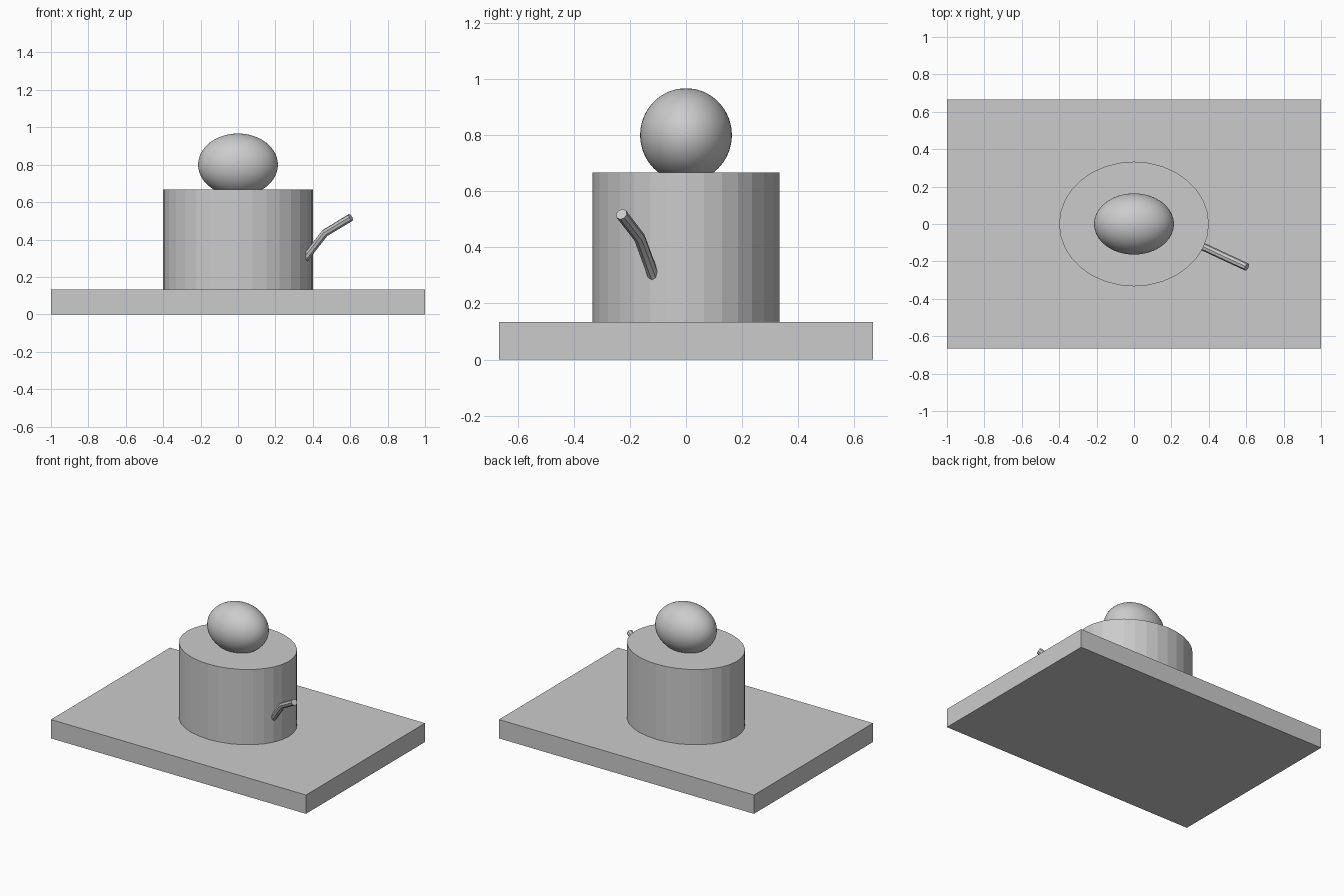
import bpy
import math

if "Cube" in bpy.data.objects:
    bpy.data.objects.remove(bpy.data.objects["Cube"])

grey = bpy.data.materials.new("plain_grey")
grey.diffuse_color = (0.6, 0.6, 0.6, 1)
grey.use_nodes = True
grey.node_tree.nodes["Principled BSDF"].inputs["Base Color"].default_value = grey.diffuse_color


def finish(name, scale=None):
    ob = bpy.context.object
    ob.name = name
    if scale:
        ob.scale = scale
        bpy.ops.object.transform_apply(location=False, rotation=False, scale=True)
    ob.data.materials.append(grey)
    return ob


# flat rectangular base slab
bpy.ops.mesh.primitive_cube_add(size=1, location=(0, 0, 0.0667))
finish("base_slab", (2, 1.3333, 0.1333))

# faceted oval drum standing on the slab
bpy.ops.mesh.primitive_cylinder_add(vertices=32, radius=1, depth=1, location=(0, 0, 0.4))
finish("oval_drum", (0.4, 0.3333, 0.5333))

# egg-shaped ball sunk slightly into the drum top
bpy.ops.mesh.primitive_uv_sphere_add(segments=64, ring_count=32, radius=1, location=(0, 0, 0.8))
finish("ball", (0.2133, 0.1635, 0.1667))
bpy.ops.object.shade_smooth_by_angle(angle=math.radians(30))

# bent rod leaving the drum side, root buried in the wall
curve = bpy.data.curves.new("side_rod", 'CURVE')
curve.dimensions = '3D'
curve.bevel_depth = 0.021
curve.bevel_resolution = 2
curve.use_fill_caps = True
path = [(0.35, -0.112, 0.288), (0.465, -0.166, 0.435), (0.603, -0.23, 0.518)]
spline = curve.splines.new('POLY')
spline.points.add(len(path) - 1)
for point, co in zip(spline.points, path):
    point.co = (*co, 1)
rod = bpy.data.objects.new("side_rod", curve)
bpy.context.collection.objects.link(rod)
bpy.ops.object.select_all(action='DESELECT')
rod.select_set(True)
bpy.context.view_layer.objects.active = rod
bpy.ops.object.convert(target='MESH')
finish("side_rod")
bpy.ops.object.shade_smooth_by_angle(angle=math.radians(30))
